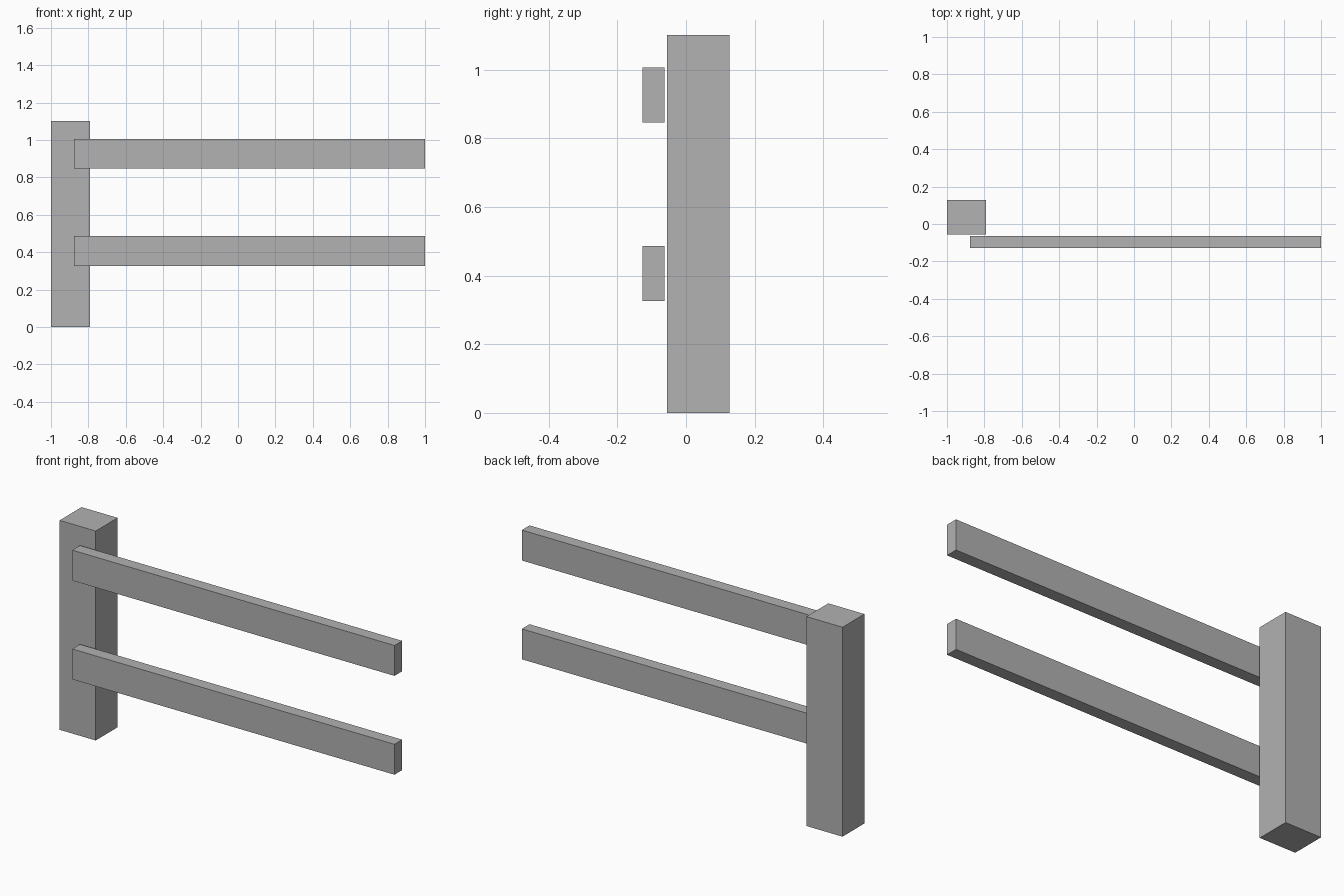
import bpy
from mathutils import Vector

cube = bpy.data.objects.get("Cube")
if cube:
    bpy.data.objects.remove(cube, do_unlink=True)

# Single plain grey
grey = bpy.data.materials.new("plain_grey")
grey.use_nodes = True
colour = (0.445, 0.445, 0.445, 1)
grey.diffuse_color = colour
grey.node_tree.nodes["Principled BSDF"].inputs["Base Color"].default_value = colour


def box(name, low, high):
    """Sharp-edged box spanning two opposite corners."""
    low, high = Vector(low), Vector(high)
    bpy.ops.mesh.primitive_cube_add(size=1, location=(low + high) / 2)
    obj = bpy.context.object
    obj.name = name
    obj.scale = high - low
    bpy.ops.object.transform_apply(location=False, rotation=False, scale=True)
    obj.data.materials.append(grey)
    return obj


# Upright post at the right end
box("post", (-1, -0.055, 0), (-0.79, 0.127, 1.102))

# Two horizontal rails, just clear of the post's front face
rail_height = 0.16
for name, bottom in (("lower_rail", 0.326), ("upper_rail", 0.846)):
    box(name, (-0.876, -0.127, bottom), (1, -0.063, bottom + rail_height))
